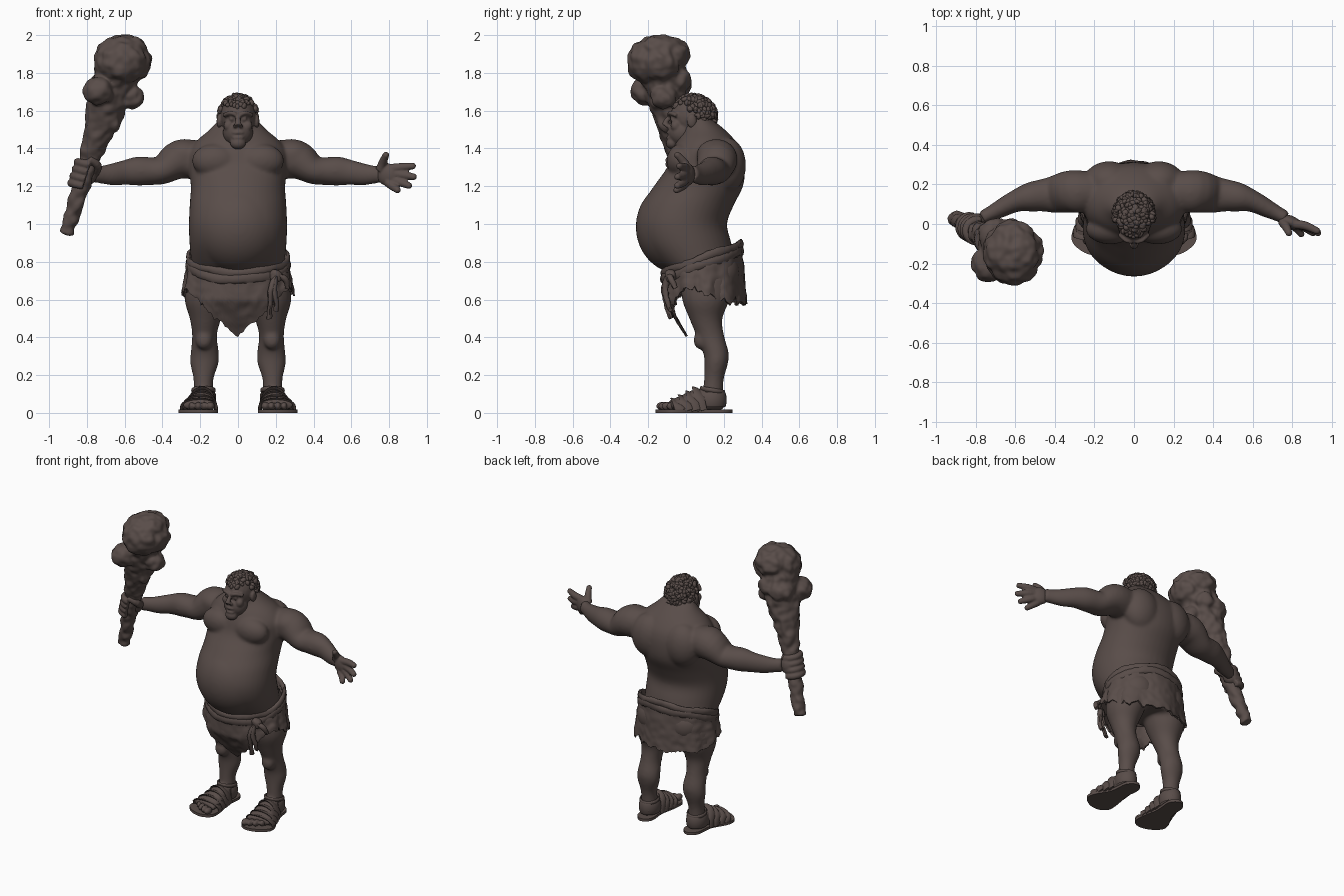
import bpy, bmesh, math, random
from mathutils import Vector, Matrix, noise

if "Cube" in bpy.data.objects:
    bpy.data.objects.remove(bpy.data.objects["Cube"])

random.seed(4)
BROWN = bpy.data.materials.new("dark brown clay")
BROWN.diffuse_color = (0.10, 0.074, 0.067, 1)
BROWN.use_nodes = True
BROWN.node_tree.nodes["Principled BSDF"].inputs["Base Color"].default_value = BROWN.diffuse_color


def spline(rows, sub, closed=False):
    """Catmull-Rom through rows of equal length."""
    n, out = len(rows), []
    get = (lambda i: rows[i % n]) if closed else (lambda i: rows[max(0, min(n - 1, i))])
    for i in range(n if closed else n - 1):
        a, b, c, d = (get(i + k) for k in (-1, 0, 1, 2))
        for s in range(sub):
            t = s / sub
            out.append([0.5 * (2 * q + (r - p) * t + (2 * p - 5 * q + 4 * r - u) * t * t
                               + (3 * q - p - 3 * r + u) * t ** 3) for p, q, r, u in zip(a, b, c, d)])
    if not closed:
        out.append(list(rows[-1]))
    return out


def tube(bm, rows, ref=(0, 0, 1), axis=None, closed=False, n=20, sub=4, power=1.0):
    """Loft of elliptical sections; each row is x, y, z, side radius, ref radius."""
    rows = spline(rows, sub, closed)
    m, rings = len(rows), []
    for i, r in enumerate(rows):
        a = rows[(i - 1) % m] if closed else rows[max(0, i - 1)]
        b = rows[(i + 1) % m] if closed else rows[min(m - 1, i + 1)]
        t = Vector(axis) if axis else (Vector(b[:3]) - Vector(a[:3])).normalized()
        side = t.cross(Vector(ref)).normalized()
        up = side.cross(t)
        ring = []
        for k in range(n):
            c, s = math.cos(math.tau * k / n), math.sin(math.tau * k / n)
            c, s = (math.copysign(abs(v) ** power, v) for v in (c, s))
            ring.append(bm.verts.new(Vector(r[:3]) + side * r[3] * c + up * r[4] * s))
        rings.append(ring)
    for i in range(m if closed else m - 1):
        p, q = rings[i], rings[(i + 1) % m]
        for k in range(n):
            bm.faces.new((p[k], p[(k + 1) % n], q[(k + 1) % n], q[k]))
    if not closed:
        bm.faces.new(rings[0][::-1])
        bm.faces.new(rings[-1])


def ball(bm, c, r, sub=3, rot=0):
    r = (r, r, r) if isinstance(r, (int, float)) else r
    mat = Matrix.Translation(c) @ Matrix.Rotation(rot, 4, 'Z') @ Matrix.Diagonal((*r, 1))
    bmesh.ops.create_icosphere(bm, subdivisions=sub, radius=1, matrix=mat)


def finish(name, bm, voxel=0, smooth=0, thick=0, rough=0, freq=20):
    bmesh.ops.recalc_face_normals(bm, faces=bm.faces)
    me = bpy.data.meshes.new(name)
    bm.to_mesh(me)
    bm.free()
    ob = bpy.data.objects.new(name, me)
    bpy.context.collection.objects.link(ob)
    if voxel:
        mod = ob.modifiers.new("fuse", 'REMESH')
        mod.mode, mod.voxel_size = 'VOXEL', voxel
    if smooth:
        mod = ob.modifiers.new("soften", 'SMOOTH')
        mod.factor, mod.iterations = 0.5, smooth
    if thick:
        mod = ob.modifiers.new("thickness", 'SOLIDIFY')
        mod.thickness, mod.offset = thick, 0
    ob.data = bpy.data.meshes.new_from_object(ob.evaluated_get(bpy.context.evaluated_depsgraph_get()))
    ob.modifiers.clear()
    me = ob.data
    if rough:
        for v, nor in [(v, v.normal.copy()) for v in me.vertices]:
            v.co += nor * rough * noise.noise(v.co * freq)
    me.materials.clear()
    me.materials.append(BROWN)
    me.shade_smooth()
    me.set_sharp_from_angle(angle=math.radians(50))
    return ob


def mir(rows, s):
    return [(s * r[0], *r[1:]) for r in rows]


# ---- body: torso as height / front / back / width profile, plus a round belly ----
bm = bmesh.new()
fine = bmesh.new()                                                # head, hands and toes
profile = [(.64, -.03, .24, .20), (.72, -.06, .26, .235), (.80, -.16, .26, .247), (.9, -.24, .24, .257),
           (1.0, -.26, .217, .26), (1.1, -.235, .253, .256), (1.2, -.17, .302, .25), (1.3, -.10, .312, .262),
           (1.38, -.075, .298, .26), (1.44, -.05, .262, .22), (1.5, -.01, .205, .15), (1.56, .02, .13, .095)]
tube(bm, [(0, (f + b) / 2, z, w, (b - f) / 2) for z, f, b, w in profile],
     ref=(0, 1, 0), axis=(0, 0, 1), n=40, power=.97)
ball(bm, (0, -.03, .985), (.25, .236, .25), 4)
tube(bm, [(0, .11, 1.42, .13, .11), (0, .07, 1.5, .10, .10), (0, .04, 1.56, .08, .08)],
     ref=(0, 1, 0), axis=(0, 0, 1))
for s in (1, -1):
    ball(bm, (s * .12, -.025, 1.335), (.125, .078, .09))          # chest
    ball(bm, (s * .125, .215, 1.31), (.13, .103, .15))            # shoulder blade
    ball(bm, (s * .11, .17, .74), (.13, .115, .12))               # buttock
    ball(bm, (s * .285, .16, 1.365), (.11, .105, .085))           # deltoid
    tube(bm, mir([(.2, .16, 1.34, .10, .10), (.31, .165, 1.34, .108, .105), (.4, .15, 1.285, .096, .075),
                  (.46, .145, 1.28, .083, .074), (.53, .135, 1.28, .074, .077), (.6, .115, 1.272, .056, .066),
                  (.67, .08, 1.262, .047, .058), (.73, .05, 1.262, .038, .047), (.77, .03, 1.265, .035, .048)], s))
    tube(bm, mir([(.14, .11, .72, .13, .14), (.165, .105, .6, .118, .126), (.172, .105, .5, .084, .088),
                  (.177, .128, .41, .066, .074), (.176, .158, .32, .075, .068), (.178, .16, .26, .075, .062),
                  (.183, .147, .17, .052, .052), (.183, .14, .05, .056, .056)], s),
         ref=(0, 1, 0), axis=(0, 0, 1))
    ball(bm, (s * .18, .075, .385), (.045, .035, .05))            # kneecap
    tube(bm, mir([(.18, .205, .05, .04, .035), (.183, .14, .065, .055, .055), (.19, .06, .065, .064, .062),
                  (.202, -.02, .05, .082, .042), (.21, -.085, .04, .088, .028)], s))
    for k in range(5):                                            # toes
        ball(fine, (s * (.145 + .033 * k), -.118 + .014 * k * k / 2.6 - .006 * (k == 0), .036),
             (.022 if k == 0 else .017, .034, .023))
finish("body", bm, voxel=.009, smooth=14)

# open hand
bm = fine
ball(bm, (.79, .01, 1.262), (.06, .033, .06), rot=-.4)
for tip, base in (((.925, -.035, 1.307), (.81, 0, 1.295)), ((.93, -.045, 1.25), (.82, 0, 1.268)),
                  ((.905, -.045, 1.203), (.81, 0, 1.24)), ((.845, -.05, 1.18), (.79, 0, 1.222)),
                  ((.783, -.045, 1.365), (.75, .01, 1.285))):
    mid = [(a + b) / 2 for a, b in zip(tip, base)]
    tube(bm, [(*base, .024, .024), (mid[0], mid[1] + .008, mid[2], .023, .023), (*tip, .018, .018)],
         ref=(0, 1, 0), n=10)
    ball(bm, tip, .0185, 2)


# fist wrapped around the club handle
def club_at(z):
    k = (z - .96) / .94
    return Vector((-.905 + .295 * k, .03 - .17 * k, z))


ball(bm, (-.80, .005, 1.265), (.055, .05, .062))
for k in range(4):
    c = club_at(1.205 + .037 * k)
    arc = [c + Vector((math.cos(a) * .055, math.sin(a) * .055, -.012 * math.cos(a)))
           for a in (math.radians(70 + 42 * i) for i in range(6))]
    tube(bm, [(*p, .022, .022) for p in arc], n=10)
c = club_at(1.30)
tube(bm, [(-.76, .0, 1.27, .026, .026), (c.x + .055, c.y - .03, 1.31, .024, .024),
          (c.x + .01, c.y - .065, 1.345, .017, .017)], n=10)

# ---- head ----
ball(bm, (0, .035, 1.57), (.094, .117, .112))
ball(bm, (0, -.02, 1.485), (.08, .077, .078))
ball(bm, (0, -.073, 1.428), (.042, .033, .033))                   # chin
tube(bm, [(0, -.08, 1.57, .011, .012), (0, -.105, 1.545, .015, .014), (0, -.116, 1.522, .021, .014)],
     ref=(0, 1, 0), n=10)
for z in (1.484, 1.457):
    ball(bm, (0, -.09, z), (.032, .014, .01), 2)                  # lips
for s in (1, -1):
    tube(bm, mir([(.008, -.088, 1.577, .013, .012), (.04, -.082, 1.588, .013, .012),
                  (.075, -.05, 1.575, .012, .012)], s), n=8)      # brow
    ball(bm, (s * .034, -.071, 1.556), .014, 2)                   # eye
    ball(bm, (s * .05, -.055, 1.52), (.028, .028, .03), 2)        # cheek
    ball(bm, (s * .016, -.1, 1.519), .011, 2)                     # nostril
    ball(bm, (s * .1, .03, 1.545), (.014, .027, .038), 2)         # ear
finish("head_hands_and_toes", bm, voxel=.006, smooth=4)

# ---- curly hair ----
bm = bmesh.new()
while len(bm.verts) < 42 * 260:
    d = Vector([random.gauss(0, 1) for _ in range(3)]).normalized()
    if d.z < -.45 or (d.y < .15 and d.z < .62 + .2 * d.y) and not (abs(d.x) > .85 and d.y > -.2 and d.z > .1):
        continue
    p = Vector((d.x * .099, .04 + d.y * .115, 1.572 + d.z * .108))
    ball(bm, p, [random.uniform(.010, .019) for _ in range(3)], 2, random.random() * 3)
finish("hair", bm)

# ---- ragged loincloth with a hem height depending on the angle ----
bm = bmesh.new()
N, ROWS, grid = 128, 22, []


def belt_z(y):
    return .80 + .36 * (y - .07)


for j in range(ROWS):
    row, t = [], j / (ROWS - 1)
    for i in range(N):
        a = math.tau * i / N
        c, s = math.cos(a), math.sin(a)
        front, back = max(0, -s), max(0, s)
        hem = .645 - .065 * back ** .5
        if s < 0:
            hem -= .24 * max(0, 1 - abs(c) / .9)
        hem += .028 * noise.noise((c * 7, s * 7, 1)) + .018 * noise.noise((c * 20, s * 20, 5))
        top = belt_z(.09 + .2 * s)
        z = top + (hem - top) * t
        fold = 1 + t * (.035 * math.sin(9 * a + 2 * math.sin(2 * a)) + .03 * noise.noise((c * 4, s * 4, z * 5)))
        x = c * (.262 + .027 * t) * fold
        y = .085 + s * (.205 + .02 * t * (s > 0)) * fold + .6 * max(0, .6 - z) * front
        row.append(bm.verts.new((x, y, z)))
    grid.append(row)
for p, q in zip(grid, grid[1:]):
    for i in range(N):
        bm.faces.new((p[i], p[(i + 1) % N], q[(i + 1) % N], q[i]))
finish("loincloth", bm, thick=.012, rough=.006, freq=28)

# ---- rolled belt, knot and hanging ends ----
bm = bmesh.new()
for dz, r, wob in ((.012, .02, 0), (-.022, .024, 2)):
    loop = []
    for i in range(24):
        a = math.tau * i / 24
        y = .085 + .205 * math.sin(a)
        loop.append((.262 * math.cos(a), y, belt_z(y) + dz + .005 * math.sin(5 * a + wob), r * .7, r * 1.2))
    tube(bm, loop, closed=True, n=10, sub=3)
ball(bm, (.2, -.08, .725), (.035, .03, .035))
for path in ([(.2, -.095, .72), (.175, -.115, .66), (.17, -.105, .58), (.165, -.08, .5)],
             [(.2, -.085, .73), (.25, -.08, .71), (.262, -.055, .66)],
             [(.2, -.095, .72), (.19, -.11, .65), (.205, -.095, .58), (.2, -.08, .54)]):
    tube(bm, [(*p, .012 + .004 * (i % 2), .02 - .003 * i) for i, p in enumerate(path)], ref=(0, 1, 0), n=8)
finish("belt", bm, rough=.006, freq=45)

# ---- sandals ----
for s, side in ((1, "left"), (-1, "right")):
    bm = bmesh.new()
    outline = spline([(.18, .245), (.235, .2), (.25, .08), (.305, -.02), (.312, -.09), (.25, -.145),
                      (.17, -.16), (.11, -.12), (.11, -.03), (.13, .08), (.125, .2)], 4, True)
    face = bm.faces.new([bm.verts.new((s * x, y, 0)) for x, y in outline])
    ext = bmesh.ops.extrude_face_region(bm, geom=[face])
    bmesh.ops.translate(bm, vec=(0, 0, .018), verts=[v for v in ext["geom"] if isinstance(v, bmesh.types.BMVert)])
    finish(side + "_sole", bm)
    bm = bmesh.new()                                              # overlapping instep bands
    for x, y, w, h in ((.207, -.06, .094, .068), (.202, -.02, .088, .086), (.195, .02, .078, .106),
                       (.19, .055, .07, .128)):
        arc = [(x + w * math.cos(a), y + .03 * (1 - math.sin(a)), .012 + (h - .012) * math.sin(a) ** .8, .007, .027)
               for a in (math.pi * i / 10.001 for i in range(11))]
        tube(bm, mir(arc, s), ref=(0, 1, -.45), axis=None, n=8, sub=2)
    heel = [(.183 + .06 * math.cos(a), .135 + .072 * math.sin(a), .07, .008, .04)
            for a in (math.pi * (i / 10 * 1.3 - .15) for i in range(11))]
    tube(bm, mir(heel, s), n=8, sub=2)
    tube(bm, mir([(.183 + .058 * math.cos(a), .14 + .06 * math.sin(a), .12 - .01 * math.sin(a), .007, .012)
                  for a in (math.tau * i / 12 for i in range(12))], s), closed=True, n=8, sub=2)
    finish(side + "_straps", bm)

# ---- knotted wooden club ----
bm = bmesh.new()
tube(bm, [(*club_at(z), r, r) for z, r in ((.95, .040), (1.1, .044), (1.3, .05), (1.42, .066), (1.52, .085),
                                          (1.64, .105), (1.74, .115), (1.82, .125), (1.9, .10))], ref=(0, 1, 0))
for c, r in (((-.62, -.14, 1.85), (.14, .13, .13)), ((-.61, -.07, 1.90), (.11, .09, .09)),
             ((-.61, -.21, 1.86), (.125, .10, .12)), ((-.55, -.14, 1.855), (.095, .11, .10)),
             ((-.74, -.205, 1.705), (.083, .09, .077)), ((-.70, -.05, 1.74), (.085, .08, .075)),
             ((-.56, -.12, 1.67), (.065, .07, .065)), ((-.68, -.15, 1.86), (.085, .11, .12)),
             ((-.60, -.14, 1.935), (.12, .12, .067)), ((-.62, -.04, 1.76), (.075, .065, .07)),
             ((-.65, -.11, 1.56), (.03, .04, .08)), ((-.77, -.09, 1.52), (.03, .05, .13))):
    ball(bm, c, r)
finish("club", bm, voxel=.008, smooth=12, rough=.012, freq=22)
